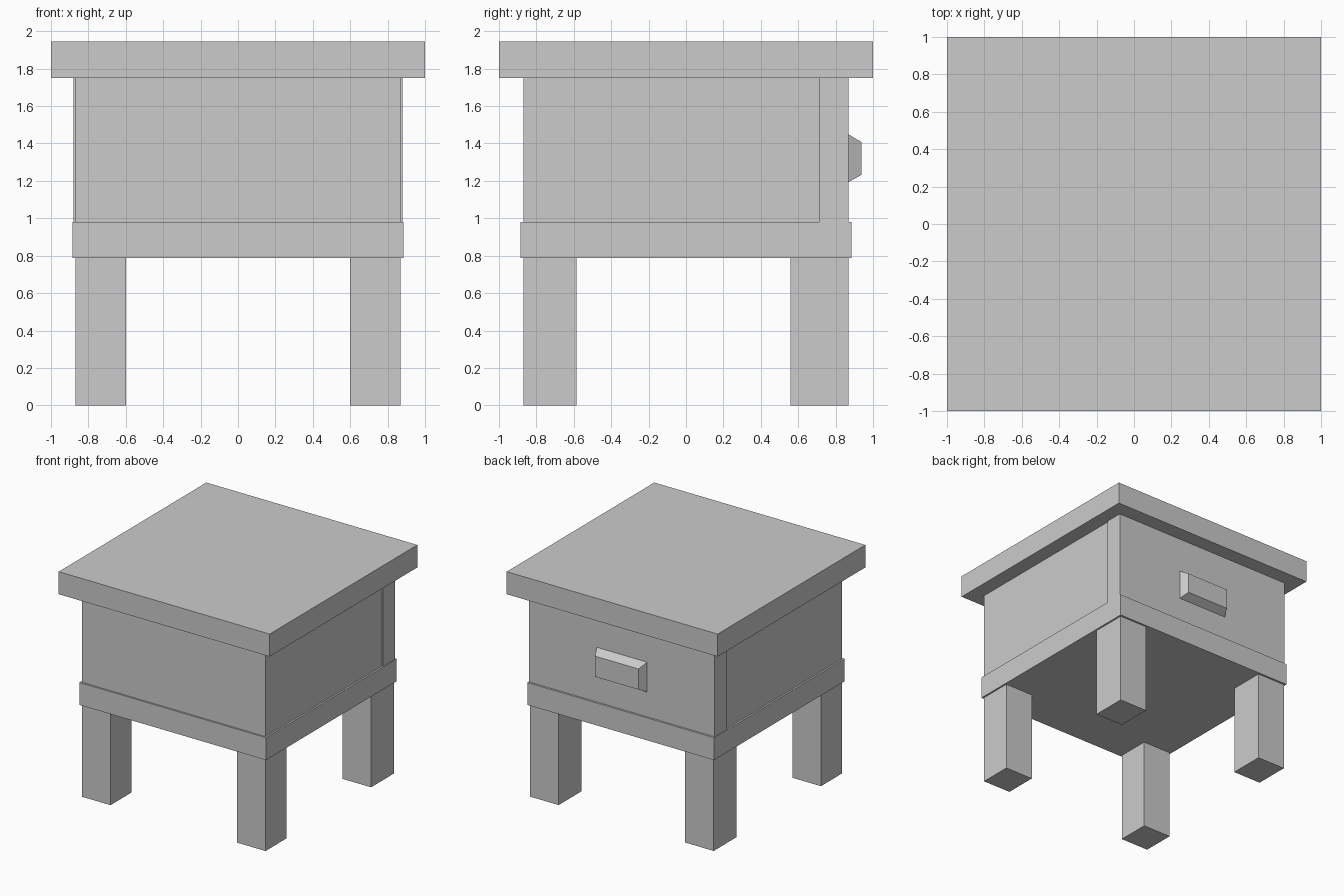
import bpy, bmesh

if "Cube" in bpy.data.objects:
    bpy.data.objects.remove(bpy.data.objects["Cube"])


def box(name, x0, x1, y0, y1, z0, z1):
    """Axis-aligned box between the given limits."""
    bm = bmesh.new()
    bmesh.ops.create_cube(bm, size=1)
    for v in bm.verts:
        v.co.x = x1 if v.co.x > 0 else x0
        v.co.y = y1 if v.co.y > 0 else y0
        v.co.z = z1 if v.co.z > 0 else z0
    mesh = bpy.data.meshes.new(name)
    bm.to_mesh(mesh)
    bm.free()
    obj = bpy.data.objects.new(name, mesh)
    bpy.context.collection.objects.link(obj)
    return obj


# Table top and lower shelf
box("table_top", -1, 1, -1, 1, 1.751, 1.944)
box("lower_shelf", -0.885, 0.885, -0.885, 0.885, 0.789, 0.981)

# Cabinet body with a slightly wider drawer front at the back
box("cabinet_body", -0.87, 0.87, -0.87, 0.71, 0.981, 1.751)
box("drawer_front", -0.88, 0.88, 0.71, 0.868, 0.981, 1.751)

# Four legs
for side, x0, x1 in (("left", -0.87, -0.60), ("right", 0.60, 0.87)):
    box("front_leg_" + side, x0, x1, -0.87, -0.585, 0, 0.789)
    box("back_leg_" + side, x0, x1, 0.56, 0.868, 0, 0.789)

# Drawer handle, tapering outwards
handle = box("drawer_handle", -0.24, 0.24, 0.868, 0.937, 1.193, 1.449)
for v in handle.data.vertices:
    if v.co.y > 0.9:
        v.co.x *= 0.205 / 0.24
        v.co.z = 1.32 + (v.co.z - 1.321) * 0.69
